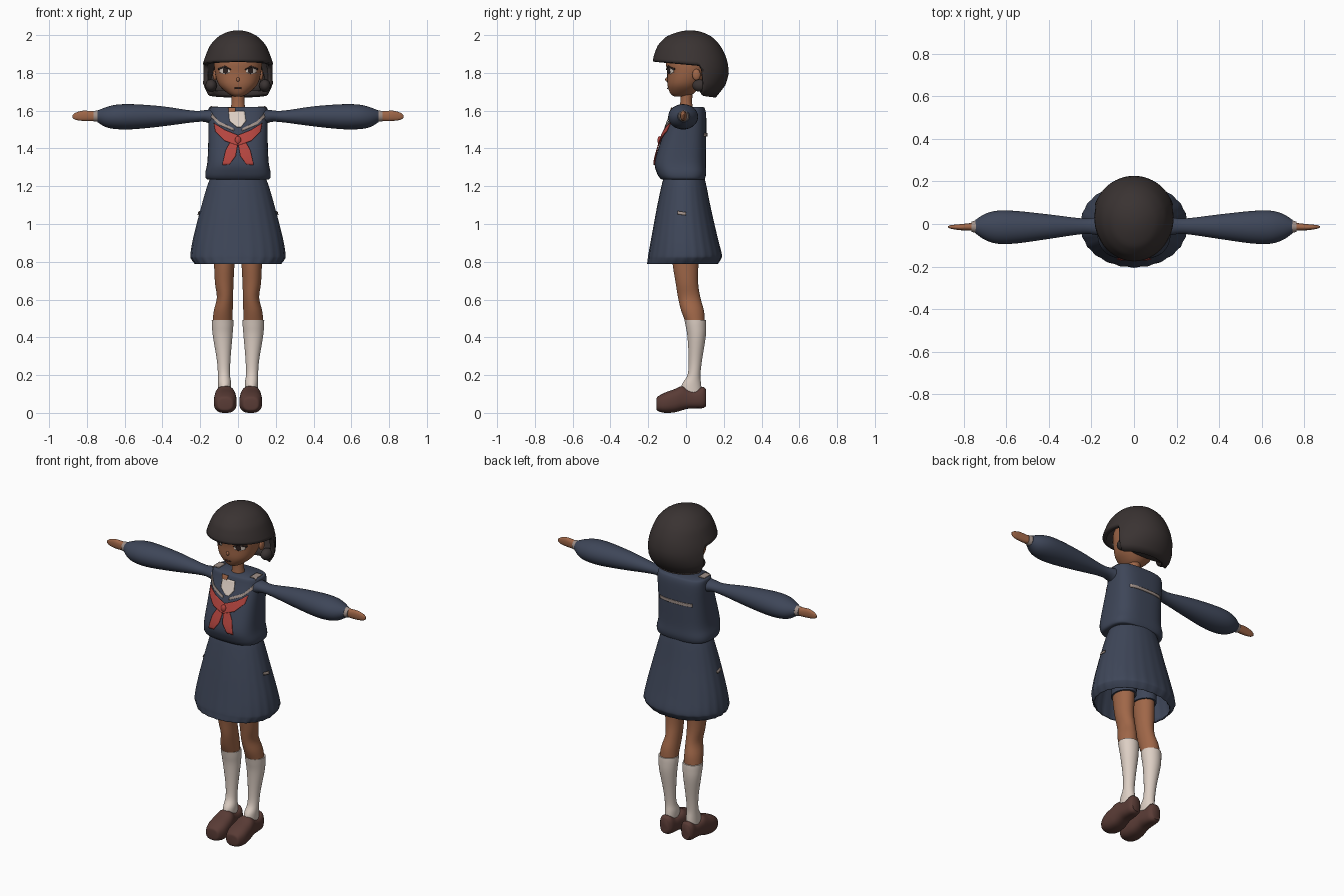
import bpy, bmesh, math
from mathutils import Vector
from mathutils.bvhtree import BVHTree

if "Cube" in bpy.data.objects:
    bpy.data.objects.remove(bpy.data.objects["Cube"])


def material(name, r, g, b):
    m = bpy.data.materials.new(name)
    m.diffuse_color = (r, g, b, 1)
    m.use_nodes = True
    m.node_tree.nodes["Principled BSDF"].inputs["Base Color"].default_value = m.diffuse_color
    return m


NAVY = material("navy_cloth", .048, .061, .098)
SKIN = material("skin", .35, .135, .065)
HAIR = material("dark_hair", .042, .033, .032)
SOCK = material("cream", .72, .62, .55)
SHOE = material("brown_leather", .10, .044, .036)
RED = material("red_cloth", .46, .06, .05)
TRIM = material("beige_trim", .35, .28, .25)
DARK = material("eye_dark", .03, .018, .016)


def finish(name, bm, mat, angle=50):
    bmesh.ops.recalc_face_normals(bm, faces=bm.faces)
    me = bpy.data.meshes.new(name)
    bm.to_mesh(me)
    bm.free()
    me.materials.append(mat)
    ob = bpy.data.objects.new(name, me)
    bpy.context.collection.objects.link(ob)
    bpy.ops.object.select_all(action='DESELECT')
    bpy.context.view_layer.objects.active = ob
    ob.select_set(True)
    bpy.ops.object.shade_smooth_by_angle(angle=math.radians(angle))
    return ob


def bridge(bm, rows):
    for a, b in zip(rows, rows[1:]):
        for i in range(len(a)):
            j = (i + 1) % len(a)
            bm.faces.new((a[i], a[j], b[j], b[i]))


def smooth_rings(rings, steps):
    """Catmull-Rom interpolation through the given rings."""
    out, n = [], len(rings)
    for i in range(n - 1):
        p = [rings[max(0, min(n - 1, i + k))] for k in (-1, 0, 1, 2)]
        for s in range(steps):
            t = s / steps
            out.append([b + .5 * t * (c - a + t * (2*a - 5*b + 4*c - d + t * (3*(b - c) + d - a)))
                        for a, b, c, d in zip(*p)])
    return out + [list(rings[-1])]


def loft(name, rings, mat, axis='z', flip=1, power=2.0, n=32, steps=4, cap=True, pleat=0):
    """Rings are (position, a_min, a_max, b_min, b_max) across the axis."""
    bm, rows = bmesh.new(), []
    smooth = smooth_rings(rings, steps)
    for k, (t, a0, a1, b0, b1) in enumerate(smooth):
        row = []
        for i in range(n):
            w = 2 * math.pi * i / n
            c, s = math.cos(w), math.sin(w)
            r = 1 + pleat * k / len(smooth) * math.cos(w * n / 4)
            a = (a0 + a1) / 2 + (a1 - a0) / 2 * r * math.copysign(abs(c) ** (2 / power), c)
            b = (b0 + b1) / 2 + (b1 - b0) / 2 * r * math.copysign(abs(s) ** (2 / power), s)
            x, y, z = {'x': (t, a, b), 'y': (a, t, b), 'z': (a, b, t)}[axis]
            row.append(bm.verts.new((x * flip, y, z)))
        rows.append(row)
    bridge(bm, rows)
    if cap:
        bm.faces.new(rows[0])
        bm.faces.new(rows[-1])
    return finish(name, bm, mat)


def ball(name, center, size, mat):
    bm = bmesh.new()
    bmesh.ops.create_uvsphere(bm, u_segments=20, v_segments=12, radius=1)
    bmesh.ops.scale(bm, vec=size, verts=bm.verts)
    bmesh.ops.translate(bm, vec=center, verts=bm.verts)
    return finish(name, bm, mat)


def plate(name, edge_a, edge_b, mat, target, axis='y', side=-1, lift=.004, m=8):
    """Thin patch between two polylines, projected onto the target."""
    me = target.data
    tree = BVHTree.FromPolygons([v.co for v in me.vertices], [p.vertices[:] for p in me.polygons])

    def along(line, t):
        f = t * (len(line) - 1)
        i = min(int(f), len(line) - 2)
        return Vector(line[i]).lerp(Vector(line[i + 1]), f - i)

    bm, rows = bmesh.new(), []
    for i in range(13):
        row = []
        for j in range(m + 1):
            u, v = along(edge_a, i / 12).lerp(along(edge_b, i / 12), j / m)
            k = 'xyz'.index(axis)
            start = [u, v]
            start.insert(k, side * 3)
            ray = Vector((0, 0, 0))
            ray[k] = -side
            hit = tree.ray_cast(Vector(start), ray)
            if hit[0] is None:
                start[k] = side * .1
                hit = tree.find_nearest(Vector(start))
            row.append(bm.verts.new(hit[0] - ray * lift))
        rows.append(row)
    for a, b in zip(rows, rows[1:]):
        for j in range(m):
            bm.faces.new((a[j], a[j + 1], b[j + 1], b[j]))
    ob = finish(name, bm, mat)
    mod = ob.modifiers.new("thickness", 'SOLIDIFY')
    mod.thickness, mod.offset = .004, 0
    return ob


# Head and neck
head = loft("head", [(1.675, -.02, .02, -.06, 0), (1.69, -.052, .052, -.082, .04),
                     (1.735, -.1, .1, -.098, .08), (1.80, -.122, .122, -.1, .12),
                     (1.87, -.124, .124, -.105, .14), (1.94, -.09, .09, -.07, .11),
                     (1.965, -.03, .03, -.02, .05)], SKIN, power=2.2, n=40)
loft("neck", [(1.60, -.04, .04, -.035, .04), (1.65, -.034, .034, -.03, .032),
              (1.72, -.036, .036, -.03, .04)], SKIN)
ball("nose", (0, -.1, 1.765), (.009, .01, .012), SKIN)
plate("mouth", [(-.018, 1.716), (.018, 1.716)], [(-.018, 1.721), (.018, 1.721)], SHOE, head, m=2)

# Blouse
torso = loft("blouse", [(1.235, -.145, .145, -.12, .095), (1.24, -.168, .168, -.135, .1),
                        (1.27, -.173, .173, -.154, .107), (1.33, -.162, .162, -.165, .105),
                        (1.45, -.157, .157, -.13, .107), (1.57, -.157, .157, -.085, .107),
                        (1.61, -.155, .155, -.072, .1), (1.62, -.148, .148, -.066, .09)],
             NAVY, power=3, n=48)

# Skirt and shorts
skirt = loft("skirt", [(1.245, -.145, .145, -.118, .098), (1.2, -.163, .163, -.13, .108),
                       (1.08, -.197, .197, -.155, .132), (.93, -.235, .235, -.182, .166),
                       (.84, -.25, .25, -.198, .188), (.815, -.246, .246, -.201, .184),
                       (.788, -.226, .226, -.204, .166)],
             NAVY, n=96, cap=False, pleat=.012, power=2.1)
mod = skirt.modifiers.new("cloth", 'SOLIDIFY')
mod.thickness = .006
loft("shorts_hips", [(.9, -.13, .13, -.085, .085), (1.0, -.14, .14, -.09, .09),
                     (1.2, -.12, .12, -.08, .08)], NAVY)

for side, f in (("left", 1), ("right", -1)):
    # Legs, socks and shoes
    loft(side + "_shorts_leg", [(.82, .008, .136, -.082, .078), (.95, .004, .14, -.085, .082)], NAVY, flip=f)
    loft(side + "_leg", [(.475, .03, .135, .0, .1), (.54, .028, .128, -.025, .095),
                         (.61, .026, .112, -.042, .076), (.69, .024, .122, -.055, .064),
                         (.8, .018, .127, -.072, .066), (.92, .012, .13, -.075, .07)], SKIN, flip=f)
    loft(side + "_sock", [(.09, .04, .105, -.03, .085), (.15, .036, .106, -.022, .08),
                          (.2, .042, .106, .008, .076), (.28, .04, .112, .014, .085),
                          (.4, .03, .132, .008, .104), (.46, .025, .138, -.002, .107),
                          (.492, .025, .139, -.008, .106)], SOCK, flip=f)
    loft(side + "_shoe", [(-.157, .04, .095, .025, .07), (-.15, .024, .112, .01, .086),
                          (-.11, .008, .127, 0, .108), (-.06, .008, .127, .003, .126),
                          (-.02, .014, .122, .014, .142), (.01, .02, .118, .022, .128),
                          (.05, .024, .115, .024, .12), (.088, .03, .112, .025, .138),
                          (.106, .045, .1, .035, .125)], SHOE, 'y', f, 2.6)
    # Sleeves, cuffs and hands
    loft(side + "_sleeve", [(.125, -.06, .045, 1.52, 1.61), (.175, -.052, .032, 1.54, 1.603),
                            (.24, -.047, .026, 1.538, 1.6), (.4, -.07, .045, 1.517, 1.623),
                            (.55, -.091, .061, 1.502, 1.634), (.64, -.093, .063, 1.502, 1.632),
                            (.7, -.075, .048, 1.513, 1.618), (.745, -.045, .02, 1.54, 1.6)],
         NAVY, 'x', f)
    loft(side + "_cuff", [(.735, -.044, .02, 1.54, 1.602), (.765, -.037, .011, 1.544, 1.598)],
         TRIM, 'x', f)
    loft(side + "_hand", [(.74, -.033, .008, 1.547, 1.596), (.78, -.03, .003, 1.545, 1.598),
                          (.82, -.029, -.001, 1.546, 1.6), (.858, -.023, -.005, 1.551, 1.59),
                          (.876, -.016, -.01, 1.562, 1.577)], SKIN, 'x', f, 2.3)

    def front(name, a, b, mat, target, **kw):
        plate(side + name, [(f * x, z) for x, z in a], [(f * x, z) for x, z in b], mat, target, **kw)

    # Eyes, lashes and brows
    front("_eye", [(.042, 1.803), (.07, 1.793), (.096, 1.803)],
          [(.042, 1.815), (.07, 1.832), (.096, 1.82)], SOCK, head, lift=.002)
    front("_iris", [(.053, 1.804), (.066, 1.794), (.079, 1.804)],
          [(.053, 1.822), (.066, 1.832), (.079, 1.822)], DARK, head, lift=.004)
    front("_lashes", [(.038, 1.815), (.07, 1.83), (.104, 1.815)],
          [(.038, 1.82), (.07, 1.838), (.106, 1.824)], DARK, head, lift=.005, m=2)
    ball(side + "_ear", (f * .122, .055, 1.79), (.012, .022, .03), SKIN)
    # Side locks curling under the ears
    ball(side + "_side_lock", (f * .142, .075, 1.733), (.03, .042, .033), HAIR)

    # Sailor collar trim, shoulder patches and scarf
    front("_collar_trim", [(.152, 1.575), (.1, 1.525), (.02, 1.492)],
          [(.152, 1.6), (.1, 1.543), (.02, 1.505)], TRIM, torso)
    front("_shoulder_patch", [(.105, -.035), (.105, .03)], [(.145, -.035), (.145, .03)],
          TRIM, torso, axis='z', side=1)
    front("_scarf_band", [(.12, 1.49), (.07, 1.44), (0, 1.415)],
          [(.128, 1.535), (.07, 1.498), (0, 1.47)], RED, torso, lift=.007)
    front("_scarf_tail", [(0, 1.43), (.012, 1.36), (.045, 1.315)],
          [(.032, 1.45), (.066, 1.39), (.083, 1.312)], RED, torso, lift=.006)
    # Small label on the skirt
    plate(side + "_skirt_label", [(-.045, 1.068), (0, 1.062)], [(-.045, 1.052), (0, 1.046)],
          TRIM, skirt, axis='x', side=f, lift=.006, m=2)

ball("scarf_knot", (0, -.139, 1.443), (.016, .012, .022), RED)
plate("chest_panel", [(-.05, 1.597), (-.045, 1.545), (-.005, 1.512)],
      [(.035, 1.597), (.042, 1.545), (.015, 1.512)], SOCK, torso, lift=.005)
plate("neckline_skin", [(-.052, 1.617), (-.05, 1.592)], [(-.012, 1.617), (-.015, 1.592)],
      SKIN, torso, lift=.007)
plate("collar_back_trim", [(-.11, 1.463), (.11, 1.463)], [(-.11, 1.481), (.11, 1.481)],
      TRIM, torso, side=1)

# Bobbed hair shell: short over the face and ears, long at the back
PROFILE = [(2.0, 0, 0, 0), (1.99, .055, .065, .06), (1.97, .092, .115, .1), (1.93, .128, .152, .138),
           (1.88, .149, .171, .164), (1.84, .163, .176, .175), (1.80, .17, .172, .179),
           (1.75, .174, .16, .166), (1.72, .17, .15, .145), (1.695, .152, .14, .115)]


def hair_radii(u):
    for (z0, *a), (z1, *b) in zip(PROFILE, PROFILE[1:]):
        u0, u1 = math.sqrt(2 - z0), math.sqrt(2 - z1)
        if u <= u1 + 1e-6:
            t = (u - u0) / (u1 - u0)
            return [p + (q - p) * t for p, q in zip(a, b)]
    return b


bm, rows, N = bmesh.new(), [], 96
for k in range(1, 21):
    row = []
    for i in range(N):
        w = 2 * math.pi * i / N
        c, s = math.cos(w), math.sin(w)
        t = min(1, max(0, (s - .28) / .18))
        hem = 1.857 - .016 * (s + 1) - .14 * t * t * (3 - 2 * t)
        u = math.sqrt(2 - hem) * k / 20
        rx, rf, rb = hair_radii(u)
        row.append(bm.verts.new((rx * c, .023 + (rf if s < 0 else rb) * s, 2 - u * u)))
    rows.append(row)
bridge(bm, rows)
bm.faces.new(rows[0])
hair = finish("hair_bob", bm, HAIR)
plate("hair_clip", [(-.03, 1.89), (.025, 1.897)], [(-.03, 1.9), (.025, 1.907)],
      RED, hair, axis='x', side=1, m=2)
mod = hair.modifiers.new("thickness", 'SOLIDIFY')
mod.thickness, mod.offset = .025, -1
loft("hair_nape", [(1.705, -.12, .12, .075, .13), (1.73, -.148, .148, .075, .165),
                   (1.77, -.145, .145, .09, .18), (1.84, -.12, .12, .1, .17)], HAIR, power=2.6)
